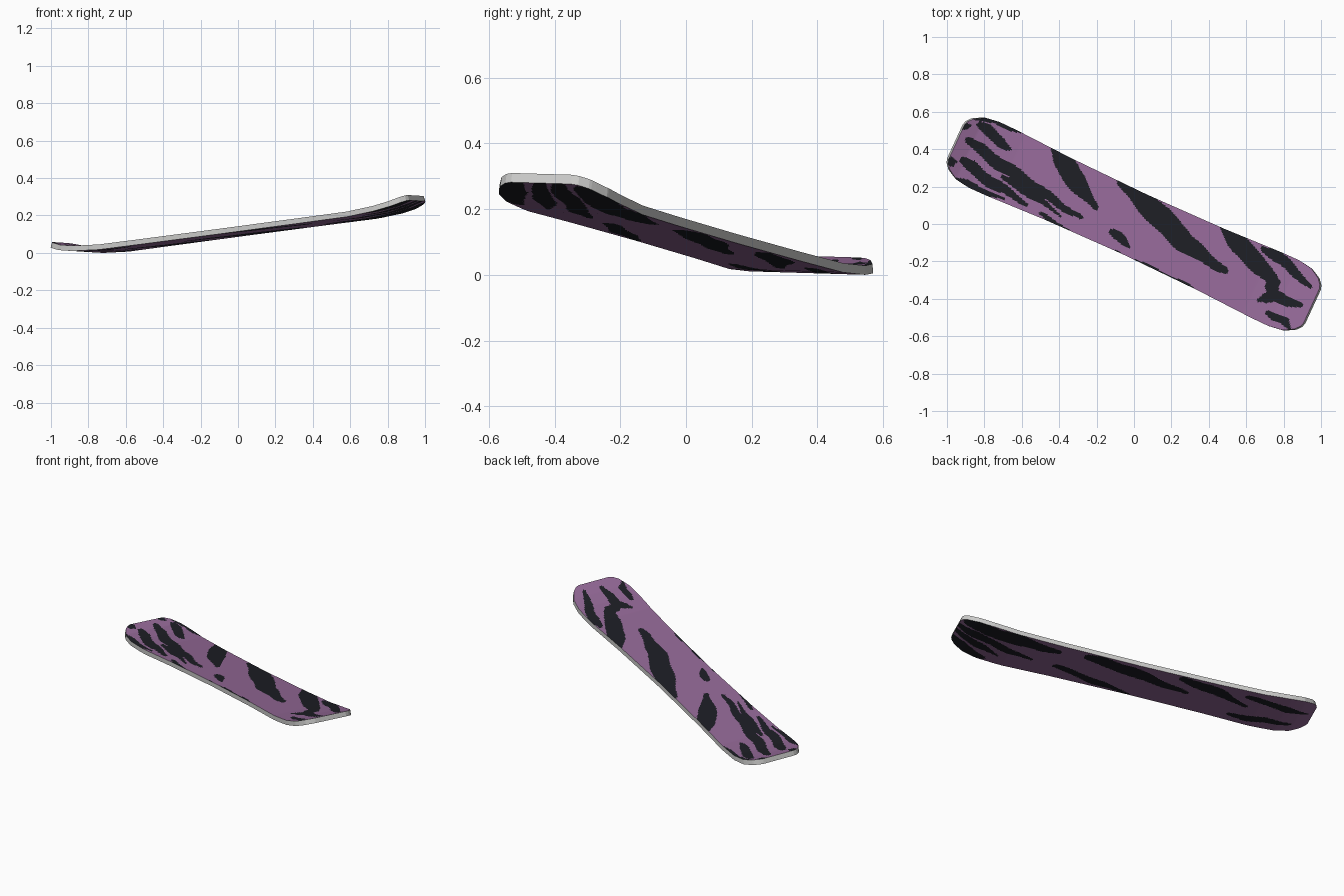
import bpy, bmesh, math
from mathutils import Vector

if "Cube" in bpy.data.objects:
    bpy.data.objects.remove(bpy.data.objects["Cube"])

# Board layout: u runs along the board, v across it
AXIS = Vector((0.908, -0.419))
SIDE = Vector((0.419, 0.908))
HALF_LEN, THICK = 1.045, 0.028
NU, NV = 300, 56
WIDTH = [(0, .172), (.45, .179), (.78, .193), (.88, .194), (.96, .182), (1.015, .15), (1.038, .122), (1.045, .1)]
RISE = [(0, 0), (.73, 0), (.88, .011), (.965, .026), (1.045, .053)]

# Deck stripes: half width, then centre line in plan view (x, y)
DECK = [
    (.052, [(-.42, .41), (-.33, .26), (-.21, .09)]),
    (.058, [(-.06, .23), (.12, .06), (.27, -.10), (.49, -.25)]),
    (.055, [(.49, .0), (.57, -.12), (.65, -.20), (.76, -.32)]),
    (.034, [(.73, -.30), (.75, -.38), (.90, -.44)]),
    (.026, [(.76, -.39), (.66, -.41)]),
    (.030, [(.70, -.13), (.83, -.22), (.94, -.34)]),
    (.020, [(.71, -.48), (.80, -.51), (.83, -.56)]),
    (.020, [(-.84, .57), (-.74, .55), (-.60, .49)]),
    (.028, [(-.82, .53), (-.72, .45), (-.66, .40)]),
    (.032, [(-.89, .45), (-.76, .35), (-.57, .22), (-.28, .03)]),
    (.034, [(-.91, .34), (-.80, .25), (-.58, .11)]),
    (.018, [(-.70, .25), (-.55, .16), (-.39, .05)]),
    (.026, [(-1.0, .34), (-.95, .34)]),
    (.016, [(-.96, .24), (-.84, .19), (-.70, .13)]),
    (.016, [(-.50, .05), (-.35, -.04)]),
    (.022, [(-.12, -.04), (-.02, -.12)]),
    (.012, [(-.10, -.15), (.10, -.24), (.32, -.34)]),
    (.020, [(-.93, .53), (-.87, .53)]),
]
# Base stripes: half width, then centre line along the board (u, v)
BASE = [
    (.045, [(1.04, -.09), (.96, -.14), (.85, -.17)]),
    (.030, [(1.04, 0), (.92, -.05), (.78, -.10)]),
    (.035, [(1.04, .06), (.85, .02), (.60, -.05)]),
    (.058, [(1.0, .13), (.75, .13), (.47, .10)]),
    (.050, [(.30, .13), (.05, .09), (-.30, 0)]),
    (.042, [(-.25, .14), (-.45, .10), (-.65, .02)]),
    (.030, [(-.65, .12), (-.85, .08), (-1.0, .02)]),
    (.030, [(-.60, -.12), (-.80, -.10), (-.95, -.10)]),
    (.030, [(.45, -.05), (.20, -.12), (0, -.16)]),
]


def lerp_table(table, t):
    for (a, fa), (b, fb) in zip(table, table[1:]):
        if t <= b:
            return fa + (fb - fa) * (t - a) / (b - a)
    return table[-1][1]


def striped(stripes, x, y):
    # slight wobble gives the ragged stripe edges
    x += .006 * math.sin(31 * y + 17 * x)
    y += .006 * math.sin(27 * x - 11 * y)
    for w, pts in stripes:
        n = len(pts) - 1
        for i in range(n):
            (ax, ay), (bx, by) = pts[i], pts[i + 1]
            dx, dy = bx - ax, by - ay
            t = max(0, min(1, ((x - ax) * dx + (y - ay) * dy) / (dx * dx + dy * dy)))
            s = (i + t) / n
            taper = min(1, .6 + 2 * s, .35 + 1.7 * (1 - s))
            if math.hypot(x - ax - t * dx, y - ay - t * dy) < w * taper:
                return True
    return False


def material(name, rgb):
    m = bpy.data.materials.new(name)
    m.diffuse_color = (*rgb, 1)
    m.use_nodes = True
    m.node_tree.nodes["Principled BSDF"].inputs["Base Color"].default_value = m.diffuse_color
    return m


# Deck and base: two matching grids, the base offset square to the curve
bm = bmesh.new()
top, base = [], []
for i in range(NU + 1):
    u = HALF_LEN * (2 * i / NU - 1)
    w, rise = lerp_table(WIDTH, abs(u)), lerp_table(RISE, abs(u))
    slope = (rise - lerp_table(RISE, abs(u) - .03)) / .03 if abs(u) > .73 else 0
    out = AXIS * (math.copysign(slope, u) * THICK)
    rows = ([], [])
    for j in range(NV + 1):
        p = AXIS * u + SIDE * (w * (2 * j / NV - 1))
        z = .13 + .098 * p.x - .075 * p.y + rise
        rows[0].append(bm.verts.new((p.x, p.y, z)))
        rows[1].append(bm.verts.new((p.x + out.x, p.y + out.y, z - THICK)))
    top.append(rows[0])
    base.append(rows[1])

for i in range(NU):
    for j in range(NV):
        cell = [(i, j), (i + 1, j), (i + 1, j + 1), (i, j + 1)]
        f = bm.faces.new([top[a][b] for a, b in cell])
        c = f.calc_center_median().xy
        f.material_index = int(striped(DECK, c.x, c.y))
        g = bm.faces.new([base[a][b] for a, b in reversed(cell)])
        g.material_index = int(striped(BASE, c.dot(AXIS), c.dot(SIDE)))

# Rim around the outline
loop = ([(i, 0) for i in range(NU)] + [(NU, j) for j in range(NV)]
        + [(i, NV) for i in range(NU, 0, -1)] + [(0, j) for j in range(NV, 0, -1)])
for (a, b), (c, d) in zip(loop, loop[1:] + loop[:1]):
    f = bm.faces.new((base[a][b], base[c][d], top[c][d], top[a][b]))
    f.material_index = 2

# Stand on the ground
low = min(v.co.z for v in bm.verts)
bmesh.ops.translate(bm, verts=bm.verts, vec=(0, 0, -low))
mesh = bpy.data.meshes.new("snowboard")
bm.to_mesh(mesh)
bm.free()
for m in (material("purple", (.295, .14, .31)),
          material("stripe_black", (.012, .013, .018)),
          material("rim_grey", (.60, .60, .59))):
    mesh.materials.append(m)
board = bpy.data.objects.new("snowboard", mesh)
bpy.context.collection.objects.link(board)
